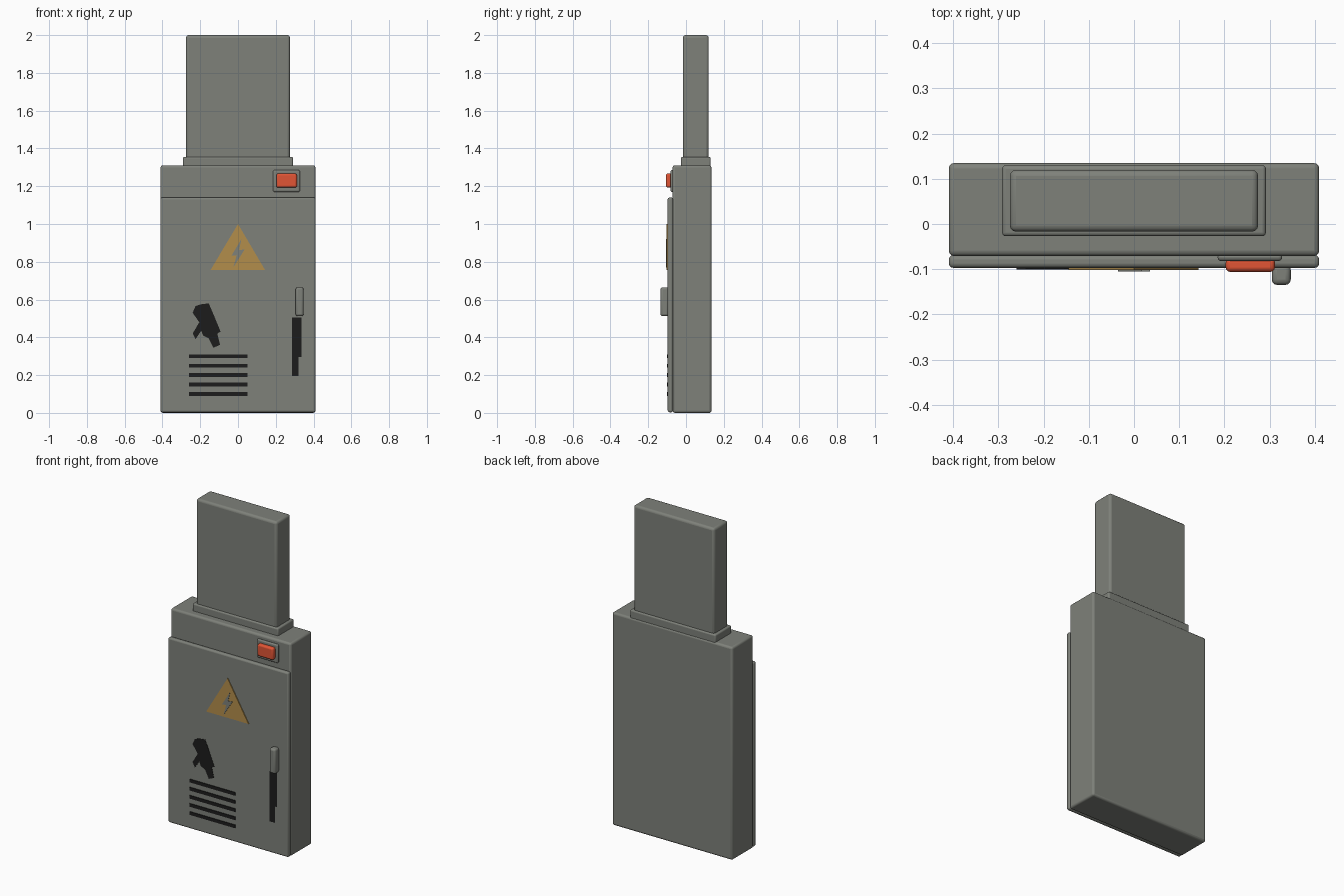
import bpy
import bmesh

if "Cube" in bpy.data.objects:
    bpy.data.objects.remove(bpy.data.objects["Cube"])


def material(name, rgb):
    m = bpy.data.materials.new(name)
    m.use_nodes = True
    m.diffuse_color = (*rgb, 1)
    m.node_tree.nodes["Principled BSDF"].inputs["Base Color"].default_value = (*rgb, 1)
    return m


grey = material("grey paint", (0.21, 0.22, 0.195))
black = material("black", (0.012, 0.012, 0.012))
yellow = material("warning yellow", (0.45, 0.27, 0.07))
red = material("button red", (0.75, 0.09, 0.035))


def finish(name, bm, mat, bevel=0, segments=3):
    mesh = bpy.data.meshes.new(name)
    bmesh.ops.recalc_face_normals(bm, faces=bm.faces)
    bm.to_mesh(mesh)
    bm.free()
    obj = bpy.data.objects.new(name, mesh)
    bpy.context.collection.objects.link(obj)
    mesh.materials.append(mat)
    if bevel:
        mod = obj.modifiers.new("Bevel", "BEVEL")
        mod.width = bevel
        mod.segments = segments
        bpy.ops.object.select_all(action="DESELECT")
        obj.select_set(True)
        bpy.context.view_layer.objects.active = obj
        bpy.ops.object.shade_smooth_by_angle(angle=0.6)
    return obj


def box(name, x, y, z, mat, bevel=0):
    """Box given by its low and high bounds on each axis."""
    bm = bmesh.new()
    bmesh.ops.create_cube(bm, size=1)
    for v in bm.verts:
        v.co = [(lo + hi) / 2 + c * (hi - lo) for c, (lo, hi) in zip(v.co, (x, y, z))]
    return finish(name, bm, mat, bevel)


def plate(name, outline, front, back, mat):
    """Flat outline in x and z, given thickness towards the back."""
    bm = bmesh.new()
    face = bm.faces.new([bm.verts.new((x, front, z)) for x, z in outline])
    new = bmesh.ops.extrude_face_region(bm, geom=[face])["geom"]
    for v in new:
        if isinstance(v, bmesh.types.BMVert):
            v.co.y = back
    return finish(name, bm, mat)


# Cabinet, door and chimney duct
box("cabinet_body", (-0.41, 0.41), (-0.071, 0.135), (0, 1.31), grey, 0.012)
box("door", (-0.41, 0.41), (-0.097, -0.069), (0.003, 1.14), grey, 0.01)
box("duct_collar", (-0.292, 0.292), (-0.027, 0.13), (1.3, 1.355), grey, 0.008)
box("duct", (-0.275, 0.275), (-0.017, 0.12), (1.3, 2), grey, 0.014)

# Push button
box("button_frame", (0.185, 0.328), (-0.082, -0.065), (1.17, 1.285), grey, 0.008)
box("button", (0.203, 0.312), (-0.106, -0.075), (1.193, 1.267), red, 0.01)

# Door handle and its dark slot
box("handle", (0.305, 0.347), (-0.135, -0.09), (0.512, 0.665), grey, 0.012)
plate("handle_slot", [(0.285, 0.505), (0.335, 0.505), (0.335, 0.295),
                      (0.32, 0.295), (0.32, 0.195), (0.285, 0.195)],
      -0.099, -0.095, black)

# Warning sign with lightning bolt
plate("warning_triangle", [(0, 1), (-0.145, 0.757), (0.143, 0.757)], -0.102, -0.095, yellow)
plate("lightning_bolt", [(0.018, 0.92), (-0.035, 0.832), (-0.007, 0.835),
                         (-0.025, 0.77), (0.035, 0.865), (0.006, 0.862)],
      -0.105, -0.1, grey)

# Vent slits
for i in range(5):
    z = 0.1 + i * 0.05
    box(f"vent_slit_{i + 1}", (-0.26, 0.05), (-0.101, -0.095), (z - 0.01, z + 0.01), black)

# Hand-shaped mark
plate("hand_mark", [(-0.24, 0.53), (-0.225, 0.565), (-0.195, 0.575), (-0.155, 0.58),
                    (-0.125, 0.51), (-0.092, 0.43), (-0.11, 0.42), (-0.095, 0.36),
                    (-0.13, 0.345), (-0.155, 0.395), (-0.185, 0.41), (-0.195, 0.435),
                    (-0.225, 0.39), (-0.24, 0.42), (-0.205, 0.48)],
      -0.099, -0.095, black)
